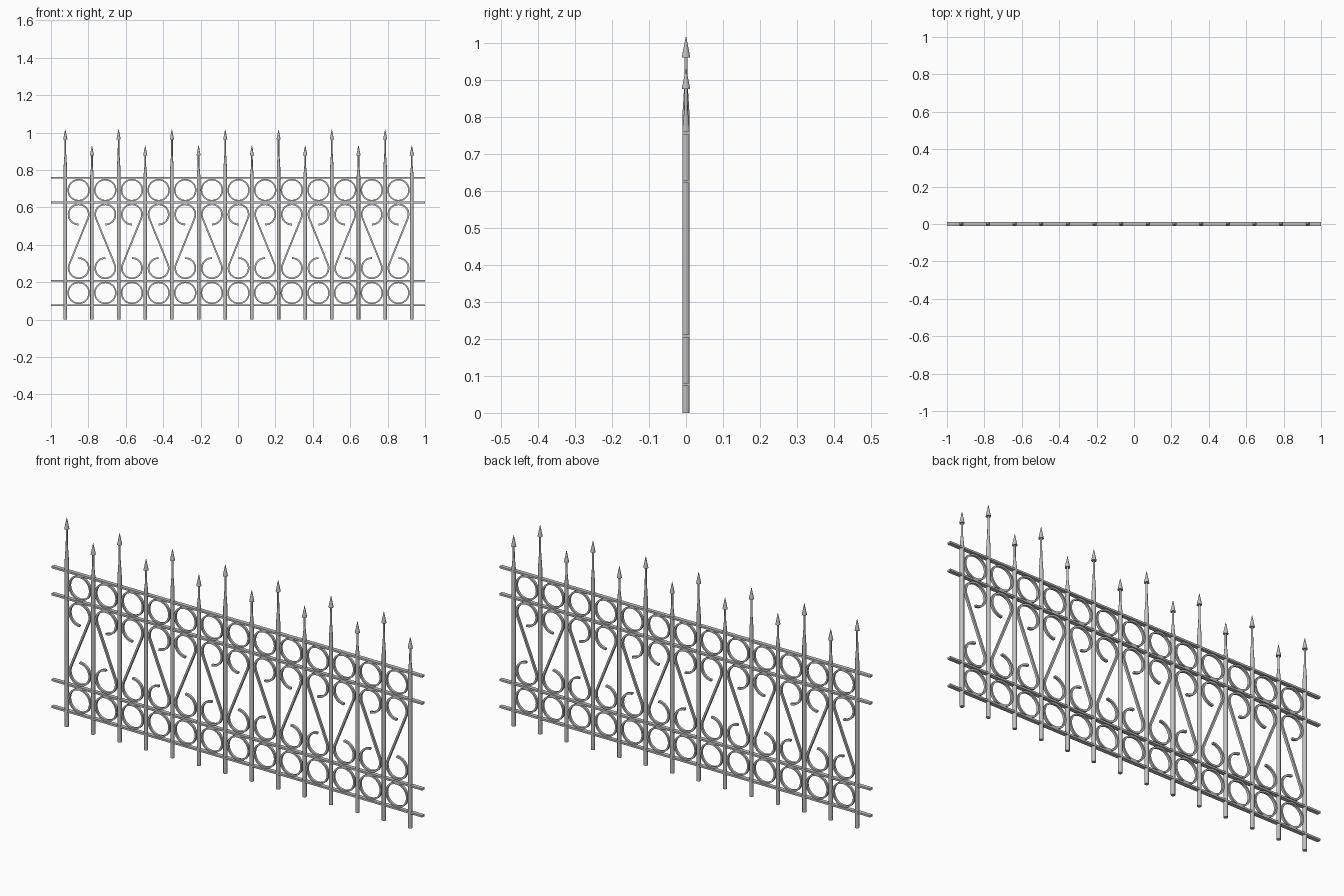
import bpy, bmesh
from math import sin, cos, pi, asin, radians
from mathutils import Vector

cube = bpy.data.objects.get("Cube")
if cube:
    bpy.data.objects.remove(cube, do_unlink=True)

iron = bpy.data.materials.new("light grey iron")
iron.use_nodes = True
grey = (0.54, 0.54, 0.54, 1)
iron.diffuse_color = grey
iron.node_tree.nodes["Principled BSDF"].inputs["Base Color"].default_value = grey

POSTS = 14
STEP = 0.1425
FIRST = 0.003 - STEP * (POSTS - 1) / 2
RAIL_Z = (0.077, 0.208, 0.626, 0.758)


def add(name, mesh, location=(0, 0, 0)):
    obj = bpy.data.objects.new(name, mesh)
    obj.location = location
    bpy.context.collection.objects.link(obj)


def finish(name, bm):
    """Mesh with smooth curves and crisp edges."""
    bmesh.ops.recalc_face_normals(bm, faces=bm.faces)
    mesh = bpy.data.meshes.new(name)
    bm.to_mesh(mesh)
    bm.free()
    mesh.materials.append(iron)
    mesh.shade_smooth()
    mesh.set_sharp_from_angle(angle=radians(35))
    return mesh


def skin(bm, rings, closed=False):
    """Join matching rings of vertices, capping open ends."""
    pairs = list(zip(rings, rings[1:]))
    if closed:
        pairs.append((rings[-1], rings[0]))
    else:
        bm.faces.new(rings[0])
        bm.faces.new(rings[-1])
    for a, b in pairs:
        for i in range(len(a)):
            j = (i + 1) % len(a)
            bm.faces.new((a[i], a[j], b[j], b[i]))


def post_mesh(name, shoulder, neck, head, tip, sides=12):
    profile = [(0.0095, 0), (0.0095, shoulder), (0.0048, neck),
               (0.0045, head), (0.0115, head), (0.0006, tip)]
    bm = bmesh.new()
    angles = [2 * pi * i / sides for i in range(sides)]
    skin(bm, [[bm.verts.new((r * cos(a), r * sin(a), z)) for a in angles]
              for r, z in profile])
    return finish(name, bm)


def flat_bar(name, path, width, depth, closed=False):
    """Rectangular bar bent along (x, z) points."""
    bm = bmesh.new()
    points = [Vector((x, 0, z)) for x, z in path]
    last = len(points) - 1
    rings = []
    for i, p in enumerate(points):
        before = points[i - 1] if closed or i else p
        after = points[(i + 1) % len(points)] if closed or i < last else p
        along = (after - before).normalized()
        out = Vector((along.z, 0, -along.x)) * width / 2
        back = Vector((0, depth / 2, 0))
        rings.append([bm.verts.new(p + v) for v in
                      (out + back, out - back, -out - back, back - out)])
    skin(bm, rings, closed)
    return finish(name, bm)


def arc(z, r, start, end, count, side=1):
    return [(side * r * cos(a), z + r * sin(a))
            for a in (start + (end - start) * i / count for i in range(count + 1))]


# Spear-topped posts, tall and short in turn
tall = post_mesh("tall_post", 0.81, 0.885, 0.962, 1.017)
short = post_mesh("short_post", 0.77, 0.82, 0.876, 0.931)
for i in range(POSTS):
    add(f"post_{i + 1}", short if i % 2 else tall, (FIRST + i * STEP, 0, 0))

# Horizontal flat rails
rail = flat_bar("rail", [(-1, 0), (1, 0)], 0.009, 0.019)
for i, z in enumerate(RAIL_Z):
    add(f"rail_{i + 1}", rail, (0, 0, z))

# Rings in the outer bands, and scrolls mirrored in every other bay
R, TOP, BOTTOM = 0.054, 0.562, 0.275
lean = asin(2 * R / (TOP - BOTTOM))
ring = flat_bar("ring", arc(0, 0.056, 0, 2 * pi, 32)[:-1], 0.008, 0.012, True)
scrolls = [flat_bar("scroll", arc(TOP, R, 1.5 * pi, -lean, 28, side)
                    + arc(BOTTOM, R, pi - lean, 2.5 * pi, 28, side), 0.009, 0.012)
           for side in (1, -1)]
for i in range(POSTS - 1):
    x = FIRST + (i + 0.5) * STEP
    add(f"lower_ring_{i + 1}", ring, (x, 0, 0.1425))
    add(f"upper_ring_{i + 1}", ring, (x, 0, 0.692))
    add(f"scroll_{i + 1}", scrolls[i % 2], (x, 0, 0))
